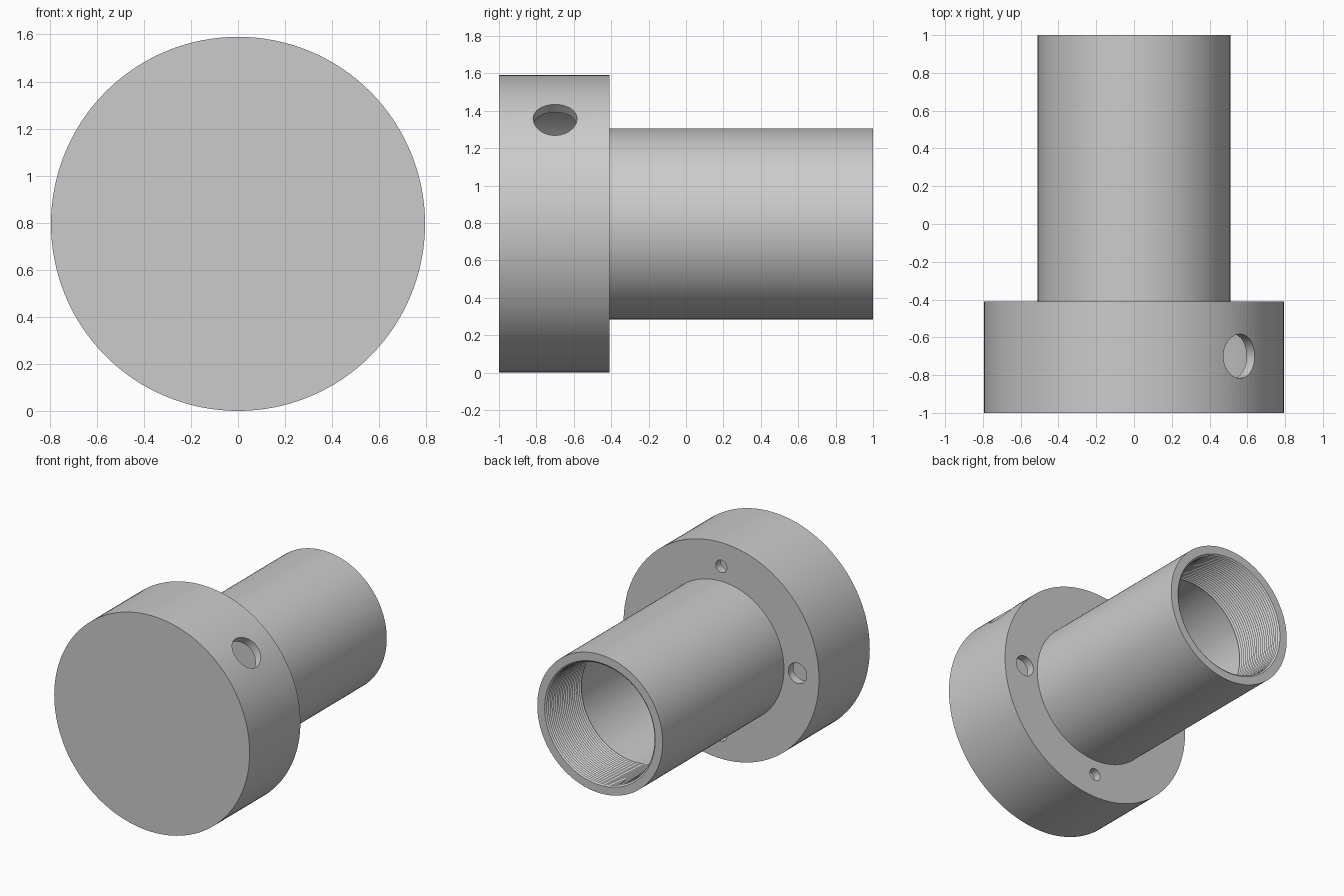
import bpy, bmesh, math
from mathutils import Vector, Matrix

if "Cube" in bpy.data.objects:
    bpy.data.objects.remove(bpy.data.objects["Cube"], do_unlink=True)

AXIS_Z = 0.795      # height of the common axis
HEAD_R = 0.795
WALL = 0.06
FLANGE_Y = -0.41

grey = bpy.data.materials.new("plain grey")
grey.use_nodes = True
grey.diffuse_color = (0.6, 0.6, 0.6, 1)
grey.node_tree.nodes["Principled BSDF"].inputs["Base Color"].default_value = (0.6, 0.6, 0.6, 1)


def finish(name, bm):
    bmesh.ops.recalc_face_normals(bm, faces=bm.faces)
    mesh = bpy.data.meshes.new(name)
    bm.to_mesh(mesh)
    bm.free()
    mesh.materials.append(grey)
    obj = bpy.data.objects.new(name, mesh)
    bpy.context.collection.objects.link(obj)
    return obj


def lathe(name, profile, closed=True, steps=128):
    """Spin (radius, y) points around the horizontal axis."""
    bm = bmesh.new()
    verts = [bm.verts.new((r, y, AXIS_Z)) for r, y in profile]
    pairs = list(zip(verts, verts[1:]))
    if closed:
        pairs.append((verts[-1], verts[0]))
    edges = [bm.edges.new(p) for p in pairs]
    bmesh.ops.spin(bm, geom=verts + edges, cent=(0, 0, AXIS_Z), axis=(0, 1, 0),
                   angle=math.tau, steps=steps, use_merge=True)
    bmesh.ops.remove_doubles(bm, verts=bm.verts, dist=0.0001)
    return finish(name, bm)


def drill(obj, centre, direction, radius, length=0.2):
    """Cut a round hole through a wall."""
    bm = bmesh.new()
    turn = Vector(direction).to_track_quat('Z', 'Y').to_matrix().to_4x4()
    bmesh.ops.create_cone(bm, cap_ends=True, segments=48, radius1=radius, radius2=radius,
                          depth=length, matrix=Matrix.Translation(centre) @ turn)
    cutter = finish("hole_cutter", bm)
    cutter.hide_render = True
    mod = obj.modifiers.new("hole", 'BOOLEAN')
    mod.object = cutter
    mod.operation = 'DIFFERENCE'
    mod.solver = 'EXACT'
    bpy.context.view_layer.objects.active = obj
    bpy.ops.object.modifier_apply(modifier=mod.name)
    bpy.data.objects.remove(cutter, do_unlink=True)


def smooth(obj):
    bpy.ops.object.select_all(action='DESELECT')
    obj.select_set(True)
    bpy.context.view_layer.objects.active = obj
    bpy.ops.object.shade_smooth_by_angle(angle=math.radians(30))


# Hollow head: closed front plate, side wall and back flange
inner_r = HEAD_R - WALL
head = lathe("hollow_head", [
    (0, -1), (HEAD_R, -1), (HEAD_R, FLANGE_Y), (0.48, FLANGE_Y),
    (0.48, FLANGE_Y - WALL), (inner_r, FLANGE_Y - WALL),
    (inner_r, -1 + WALL), (0, -1 + WALL)], closed=False)

# Large holes at the sides of the flange, small ones above and below
for side in (-1, 1):
    drill(head, (side * 0.62, FLANGE_Y, AXIS_Z), (0, 1, 0), 0.075)
    drill(head, (0, FLANGE_Y, AXIS_Z + side * 0.62), (0, 1, 0), 0.045)

# Single slanted port in the side wall
port = HEAD_R * math.sqrt(0.5)
drill(head, (port, -0.7, AXIS_Z + port), (1, 0, 1), 0.117, 0.25)

# Tube with an internal thread near its open end
BORE, PITCH, TURNS = 0.45, 0.02, 21
thread = []
for i in range(TURNS):
    y = 1 - i * PITCH
    thread += [(BORE, y), (BORE - 0.012, y - PITCH / 2)]
tube = lathe("threaded_tube", [(0.51, FLANGE_Y - WALL), (0.51, 1)] + thread
             + [(BORE, 1 - TURNS * PITCH), (BORE, FLANGE_Y - WALL)])

for part in (head, tube):
    smooth(part)
